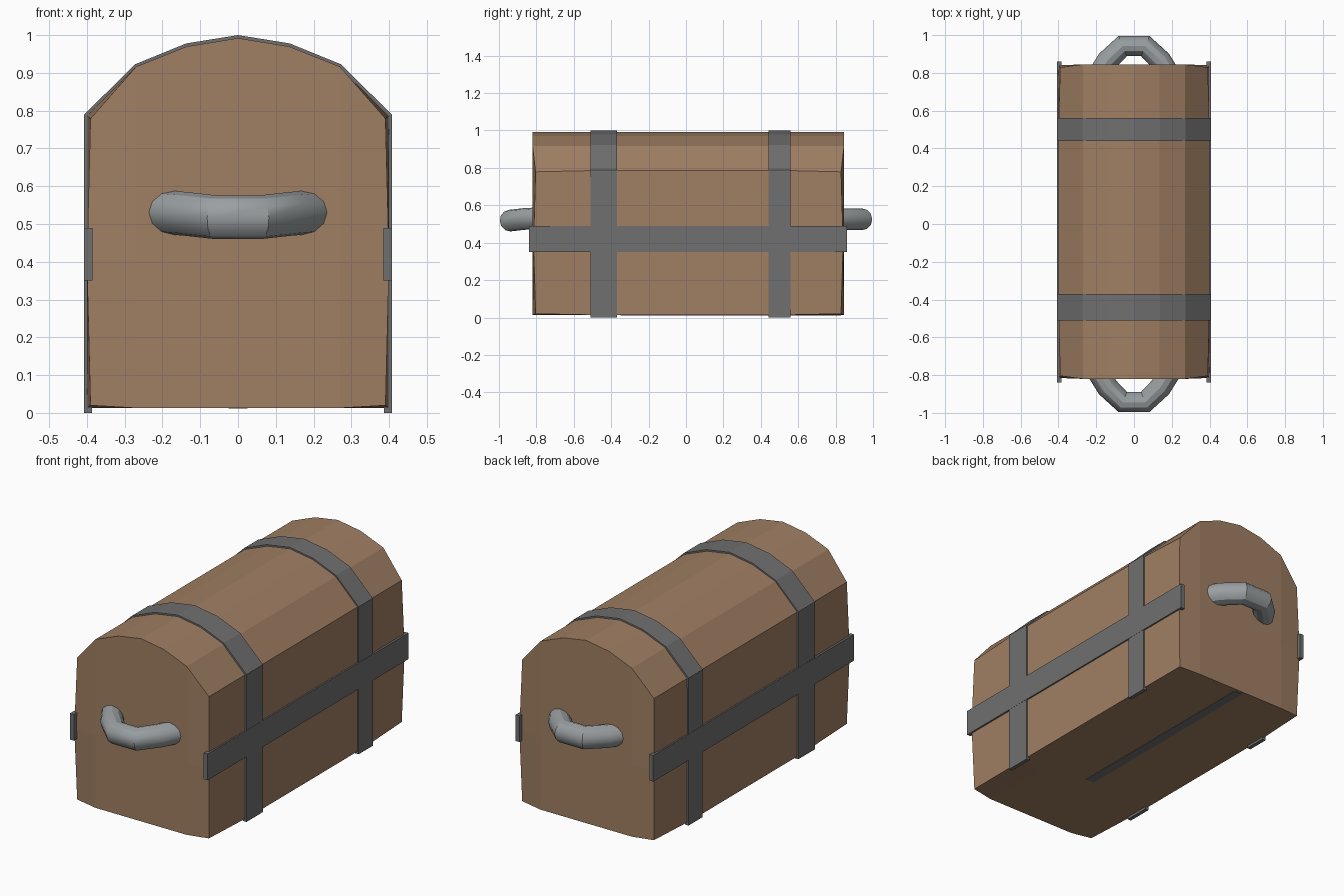
import bpy, bmesh

if "Cube" in bpy.data.objects:
    bpy.data.objects.remove(bpy.data.objects["Cube"])


def material(name, rgb):
    m = bpy.data.materials.new(name)
    m.diffuse_color = (*rgb, 1)
    m.use_nodes = True
    m.node_tree.nodes["Principled BSDF"].inputs["Base Color"].default_value = m.diffuse_color
    return m


wood = material("brown wood", (0.352, 0.212, 0.125))
iron = material("dark iron", (0.160, 0.160, 0.160))
steel = material("handle steel", (0.32, 0.345, 0.355))


def finish(bm, name, mat):
    bmesh.ops.recalc_face_normals(bm, faces=bm.faces)
    me = bpy.data.meshes.new(name)
    bm.to_mesh(me)
    bm.free()
    me.materials.append(mat)
    ob = bpy.data.objects.new(name, me)
    bpy.context.collection.objects.link(ob)
    return ob


def box(name, x0, x1, y0, y1, z0, z1, mat):
    bm = bmesh.new()
    bmesh.ops.create_cube(bm, size=1)
    for v in bm.verts:
        v.co = ((x0 + x1) / 2 + v.co.x * (x1 - x0),
                (y0 + y1) / 2 + v.co.y * (y1 - y0),
                (z0 + z1) / 2 + v.co.z * (z1 - z0))
    return finish(bm, name, mat)


# Chest body: arched section, slightly pulled in at the end corners
cols = [-0.40, -0.27, -0.135, 0, 0.135, 0.27, 0.40]
tops = [0.787, 0.916, 0.97, 0.992, 0.97, 0.916, 0.787]
ring = ([(i, 0) for i in range(7)] + [(6, 1)]
        + [(i, 2) for i in range(6, -1, -1)] + [(0, 1)])


def body_point(i, j, y, inward):
    x, z = cols[i], (0.013, 0.40, tops[i])[j]
    if inward and i in (0, 6):
        if j == 1:
            y += 0.005 * inward
        else:
            x *= 0.976
            y += 0.016 * inward
            z += 0.007 if j == 0 else -0.008
    return x, y, z


bm = bmesh.new()
sections = []
for y, inward in ((-0.82, 1), (-0.44, 0), (0.5, 0), (0.845, -1)):
    pts = [(i, j) for i in range(7) for j in range(3)] if inward else ring
    sections.append({k: bm.verts.new(body_point(*k, y, inward)) for k in pts})
for a, b in zip(sections, sections[1:]):
    for k, n in zip(ring, ring[1:] + ring[:1]):
        bm.faces.new((a[k], a[n], b[n], b[k]))
for s in (sections[0], sections[-1]):
    for i in range(6):
        for j in range(2):
            bm.faces.new((s[i, j], s[i + 1, j], s[i + 1, j + 1], s[i, j + 1]))
finish(bm, "chest_body", wood)

# Straps over the lid and down both sides
half = [(0.407, 0.0), (0.407, 0.79), (0.272, 0.923), (0.137, 0.978)]
outer = half + [(0, 1.0)] + [(-x, z) for x, z in reversed(half)]
inner = [(x * 0.95, z * 0.97 if z else 0) for x, z in outer]


def strap(name, y0, y1):
    bm = bmesh.new()
    rows = [[bm.verts.new((x, y, z)) for x, z in prof]
            for prof, y in ((outer, y0), (outer, y1), (inner, y1), (inner, y0))]
    for a, b in zip(rows, rows[1:] + rows[:1]):
        for k in range(len(outer) - 1):
            bm.faces.new((a[k], a[k + 1], b[k + 1], b[k]))
    for k in (0, -1):
        bm.faces.new([r[k] for r in rows])
    finish(bm, name, iron)


strap("front_strap", -0.51, -0.37)
strap("back_strap", 0.44, 0.56)

# Horizontal bands along the two long sides
for side, name in ((1, "right_band"), (-1, "left_band")):
    xs = sorted((side * 0.385, side * 0.408))
    box(name, *xs, -0.84, 0.86, 0.35, 0.49, iron)

# Thin iron strip under the bottom
box("bottom_strip", -0.025, 0.025, -0.35, 0.83, 0.011, 0.016, iron)


# Bent tube handles at both ends
def handle(name, half_path):
    path = half_path + [(-x, y, z) for x, y, z in reversed(half_path)]
    cu = bpy.data.curves.new(name, "CURVE")
    cu.dimensions = "3D"
    cu.bevel_depth = 0.058
    cu.bevel_resolution = 4
    cu.use_fill_caps = True
    sp = cu.splines.new("POLY")
    sp.points.add(len(path) - 1)
    for p, co in zip(sp.points, path):
        p.co = (*co, 1)
    cu.materials.append(steel)
    ob = bpy.data.objects.new(name, cu)
    bpy.context.collection.objects.link(ob)
    bpy.ops.object.select_all(action="DESELECT")
    ob.select_set(True)
    bpy.context.view_layer.objects.active = ob
    bpy.ops.object.convert(target="MESH")
    bpy.ops.object.shade_smooth_by_angle()


handle("front_handle", [(-0.205, -0.76, 0.532), (-0.14, -0.865, 0.527), (-0.06, -0.942, 0.518)])
handle("back_handle", [(-0.205, 0.76, 0.525), (-0.14, 0.865, 0.525), (-0.06, 0.942, 0.525)])
